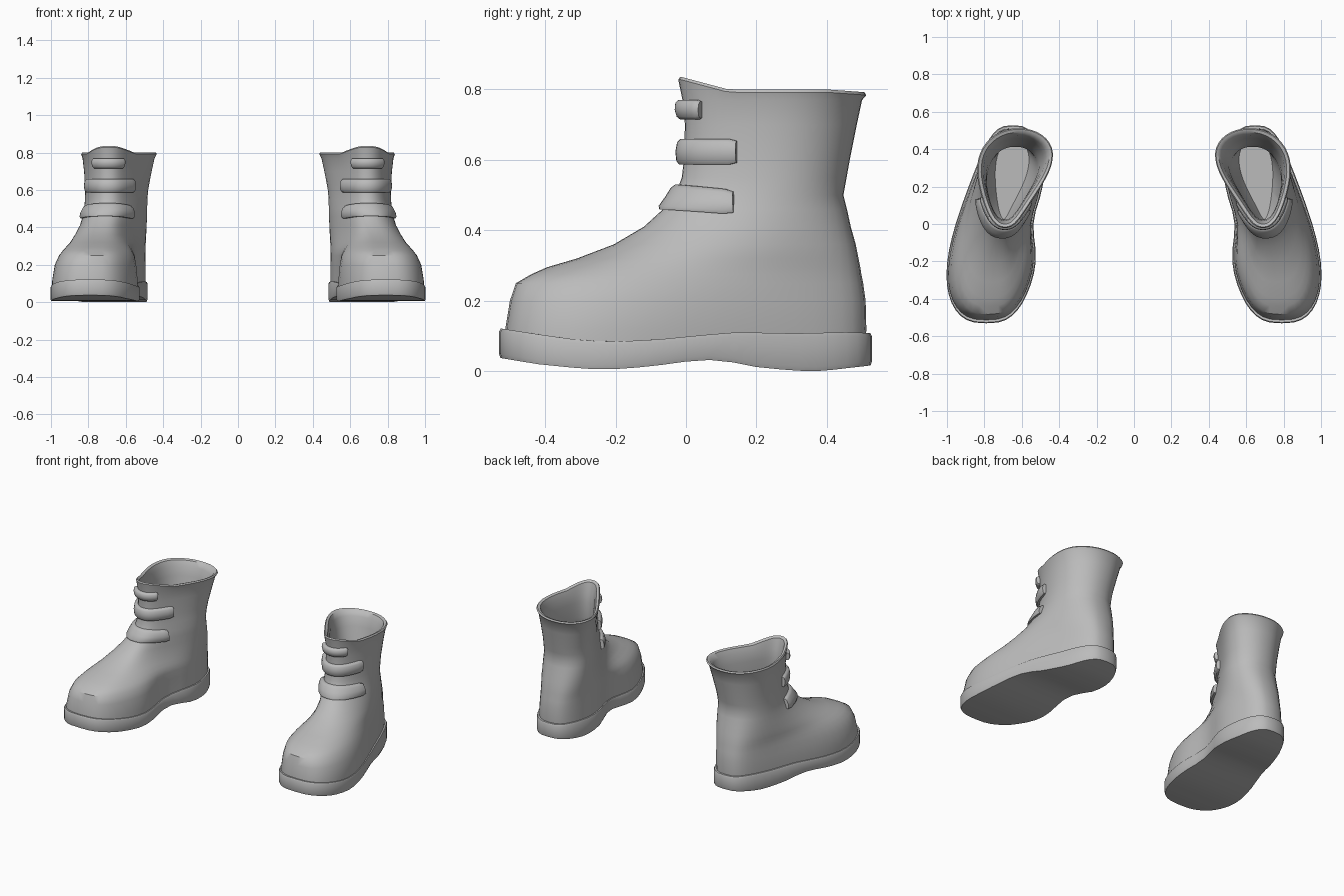
import bpy, bmesh, math

if "Cube" in bpy.data.objects:
    bpy.data.objects.remove(bpy.data.objects["Cube"])

grey = bpy.data.materials.new("plain grey")
grey.diffuse_color = (0.5, 0.5, 0.5, 1)
grey.use_nodes = True
grey.node_tree.nodes["Principled BSDF"].inputs["Base Color"].default_value = grey.diffuse_color
N = 48

# Boot cross-sections: z, front y, back y, front half width, heel half width, front centre x, heel centre x
ROWS = [
    (0.07, -0.515, 0.510, 0.262, 0.186, 0.790, 0.647),
    (0.12, -0.513, 0.512, 0.261, 0.186, 0.790, 0.647),
    (0.20, -0.500, 0.510, 0.248, 0.186, 0.786, 0.645),
    (0.25, -0.483, 0.503, 0.225, 0.186, 0.780, 0.643),
    (0.275, -0.440, 0.498, 0.205, 0.187, 0.775, 0.642),
    (0.295, -0.395, 0.495, 0.188, 0.187, 0.770, 0.641),
    (0.32, -0.310, 0.490, 0.170, 0.188, 0.760, 0.640),
    (0.36, -0.205, 0.482, 0.152, 0.189, 0.745, 0.638),
    (0.41, -0.120, 0.468, 0.135, 0.190, 0.725, 0.636),
    (0.46, -0.065, 0.457, 0.127, 0.190, 0.708, 0.635),
    (0.50, -0.030, 0.447, 0.123, 0.190, 0.695, 0.635),
    (0.55, -0.012, 0.456, 0.120, 0.191, 0.692, 0.634),
    (0.60, -0.006, 0.465, 0.118, 0.194, 0.690, 0.631),
    (0.70, -0.003, 0.485, 0.117, 0.212, 0.690, 0.624),
    (0.77, -0.010, 0.500, 0.120, 0.228, 0.690, 0.620),
    (0.80, -0.022, 0.512, 0.125, 0.240, 0.690, 0.617),
]


def lerp_table(table, v):
    """Linear lookup in rows sorted by their first value."""
    if v <= table[0][0]:
        return table[0]
    for a, b in zip(table, table[1:]):
        if v <= b[0]:
            t = (v - a[0]) / (b[0] - a[0])
            return tuple(p + (q - p) * t for p, q in zip(a, b))
    return table[-1]


def outline(row, ang):
    """Point on a foot-shaped outline; angle 0 is the toe, pi the heel, positive is the outer side."""
    z, yf, yb, wf, wb, cf, cb = row
    u = -math.cos(ang)
    s = (u + 1) / 2
    s = s * s * (3 - 2 * s)
    y = (yf + yb) / 2 + (yb - yf) / 2 * u
    p = 0.7 + 0.22 * min(1, max(0, (z - 0.3) / 0.25))
    side = math.sin(ang)
    x = cf + (cb - cf) * s + math.copysign(abs(side) ** p, side) * (wf + (wb - wf) * s)
    if side < 0:  # hollow of the instep
        x += 0.055 * math.exp(-((y - 0.01) / 0.16) ** 2) * max(0, min(1, (0.45 - z) / 0.25))
    return x, y


def inset(row, d):
    z, yf, yb, wf, wb, cf, cb = row
    return (z, yf + d, yb - d, wf - d, wb - d, cf, cb)


def ring(row, zfun=None):
    pts = []
    for i in range(N):
        x, y = outline(row, 2 * math.pi * i / N)
        pts.append((x, y, zfun(y) if zfun else row[0]))
    return pts


def loft(name, rings, closed=True, angle=40):
    """Skin rings of points; caps closed loops with cross strips, or strap ends with one face."""
    bm = bmesh.new()
    vs = [[bm.verts.new(p) for p in r] for r in rings]
    n = len(rings[0])
    for a, b in zip(vs, vs[1:]):
        for i in range(n):
            j = (i + 1) % n
            bm.faces.new((a[i], a[j], b[j], b[i]))
    for r in (vs[0], vs[-1]):
        if closed:
            for i in range(n // 2):
                f = [r[i], r[i + 1], r[(n - i - 1) % n], r[(n - i) % n]]
                bm.faces.new(list(dict.fromkeys(f)))
        else:
            bm.faces.new(r)
    bmesh.ops.recalc_face_normals(bm, faces=bm.faces)
    me = bpy.data.meshes.new(name)
    bm.to_mesh(me)
    bm.free()
    me.materials.append(grey)
    ob = bpy.data.objects.new(name, me)
    bpy.context.collection.objects.link(ob)
    bpy.context.view_layer.objects.active = ob
    ob.select_set(True)
    bpy.ops.object.shade_smooth_by_angle(angle=math.radians(angle))
    ob.select_set(False)
    ob.modifiers.new("Other foot", 'MIRROR')
    return ob


# Boot upper: outer skin, raised front lip, then hollow lining down to the insole
def rim(y):
    t = max(0, min(1, (0.12 - y) / 0.135))
    return 0.8 + 0.036 * t - 0.008 * max(0, (y - 0.4) / 0.11)


shell = [ring(r) for r in ROWS[:-1]]
shell.append(ring(ROWS[-1], lambda y: rim(y) - 0.008))
shell.append(ring(inset(ROWS[-1], 0.006), rim))
shell.append(ring(inset(ROWS[-1], 0.022), lambda y: rim(y) - 0.006))
for z, d in ((0.76, 0.026), (0.7, 0.026), (0.6, 0.028), (0.5, 0.034), (0.42, 0.045)):
    shell.append(ring(inset(lerp_table(ROWS, z), d)))
shell.append(ring((0.3, 0.02, 0.44, 0.055, 0.105, 0.68, 0.643)))
loft("boot_upper", shell)

# Sole: wavy slab with a lifted toe and arch
TOP = [(-0.53, 0.122), (-0.42, 0.105), (-0.3, 0.088), (-0.2, 0.084), (-0.08, 0.09),
       (0.05, 0.103), (0.15, 0.111), (0.3, 0.107), (0.46, 0.111), (0.53, 0.108)]
BASE = [(-0.53, 0.038), (-0.42, 0.02), (-0.28, 0.006), (-0.18, 0.006), (-0.05, 0.02),
        (0.03, 0.032), (0.1, 0.032), (0.2, 0.012), (0.3, 0.002), (0.38, 0.0), (0.53, 0.017)]


def top(y):
    return lerp_table(TOP, y)[1]


def base(y):
    return lerp_table(BASE, y)[1]


SOLE = (0.05, -0.531, 0.528, 0.271, 0.200, 0.790, 0.647)
loft("sole", [
    ring(inset(SOLE, 0.004), base),
    ring(SOLE, lambda y: base(y) + 0.012),
    ring(SOLE, lambda y: top(y) - 0.01),
    ring(inset(SOLE, 0.005), top),
    ring(inset(SOLE, 0.04), top),
], angle=35)

# Straps: rounded bands wrapped over the front of the shaft
SECTION = [(-0.5, -0.012), (-0.5, 0.012), (-0.36, 0.021), (0, 0.025),
           (0.36, 0.021), (0.5, 0.012), (0.5, -0.012)]


def strap(name, z, height, y_outer, y_inner, droop):
    steps, rings = 24, []
    for i in range(steps + 1):
        t = 2 * i / steps - 1
        end = 0.85 if i in (0, steps) else 1
        y_end = y_outer if t > 0 else y_inner
        pts = []
        for dz, out in SECTION:
            zz = z + dz * height * end - droop * t * t
            row = lerp_table(ROWS, zz)
            mid, half = (row[1] + row[2]) / 2, (row[2] - row[1]) / 2
            ang = t * math.acos((mid - y_end) / half)
            x, y = outline(row, ang)
            x0, y0 = outline(row, ang - 0.05)
            x1, y1 = outline(row, ang + 0.05)
            nx, ny = y1 - y0, x0 - x1
            k = out * end / math.hypot(nx, ny)
            pts.append((x + nx * k, y + ny * k, zz))
        rings.append(pts)
    loft(name, rings, closed=False, angle=50)


strap("lower_strap", 0.495, 0.07, 0.135, 0.08, 0.015)
strap("middle_strap", 0.623, 0.073, 0.145, 0.12, 0.0)
strap("upper_strap", 0.742, 0.055, 0.045, 0.035, 0.0)
